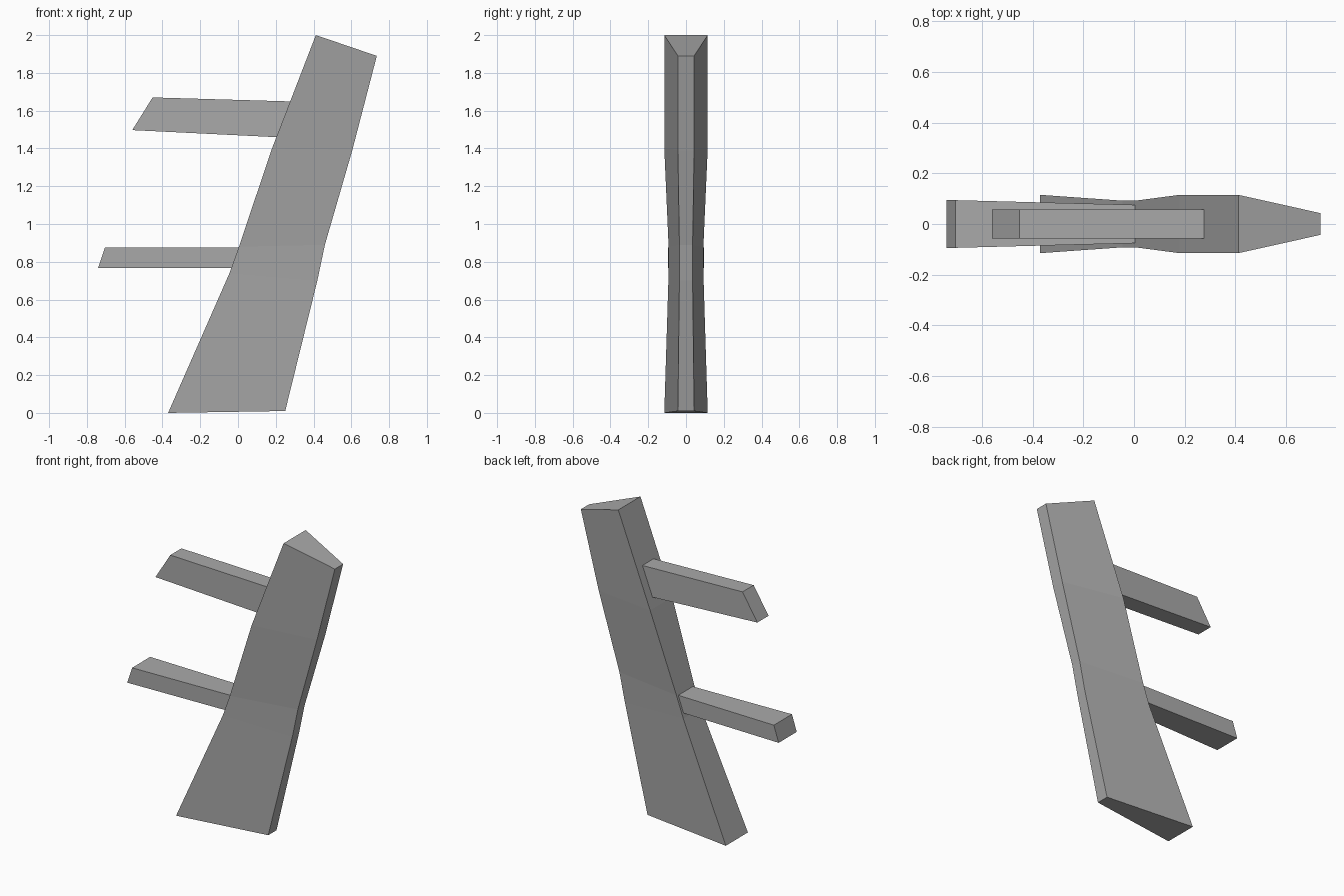
import bpy, bmesh

cube = bpy.data.objects.get("Cube")
if cube:
    bpy.data.objects.remove(cube, do_unlink=True)

grey = bpy.data.materials.new("plain_grey")
grey.use_nodes = True
tone = (0.4, 0.4, 0.4, 1)
grey.diffuse_color = tone
grey.node_tree.nodes["Principled BSDF"].inputs["Base Color"].default_value = tone


def loft(name, sections):
    """Skin rectangular sections; each is two edges of (x, z, half depth)."""
    bm = bmesh.new()
    rings = []
    for a, b in sections:
        rings.append([bm.verts.new((x, s * d, z))
                      for (x, z, d), s in ((a, -1), (b, -1), (b, 1), (a, 1))])
    for low, high in zip(rings, rings[1:]):
        for i in range(4):
            j = (i + 1) % 4
            bm.faces.new((low[i], low[j], high[j], high[i]))
    bm.faces.new(rings[0][::-1])
    bm.faces.new(rings[-1])
    bmesh.ops.recalc_face_normals(bm, faces=bm.faces[:])
    mesh = bpy.data.meshes.new(name)
    bm.to_mesh(mesh)
    bm.free()
    mesh.materials.append(grey)
    obj = bpy.data.objects.new(name, mesh)
    bpy.context.collection.objects.link(obj)
    return obj


# Leaning wedge post, waisted around the lower peg
loft("leaning_post", [
    ((-0.37, 0.0, 0.115), (0.25, 0.01, 0.043)),
    ((-0.045, 0.74, 0.092), (0.42, 0.70, 0.035)),
    ((0.005, 0.88, 0.092), (0.46, 0.89, 0.035)),
    ((0.18, 1.40, 0.115), (0.605, 1.39, 0.043)),
    ((0.412, 2.0, 0.115), (0.735, 1.89, 0.043)),
])

# Pegs with slanted tips, their roots set into the post
loft("lower_peg", [
    ((-0.74, 0.768, 0.094), (-0.705, 0.875, 0.094)),
    ((0.0, 0.768, 0.075), (0.03, 0.875, 0.075)),
])
loft("upper_peg", [
    ((-0.56, 1.497, 0.058), (-0.452, 1.67, 0.058)),
    ((0.24, 1.458, 0.058), (0.31, 1.648, 0.058)),
])
